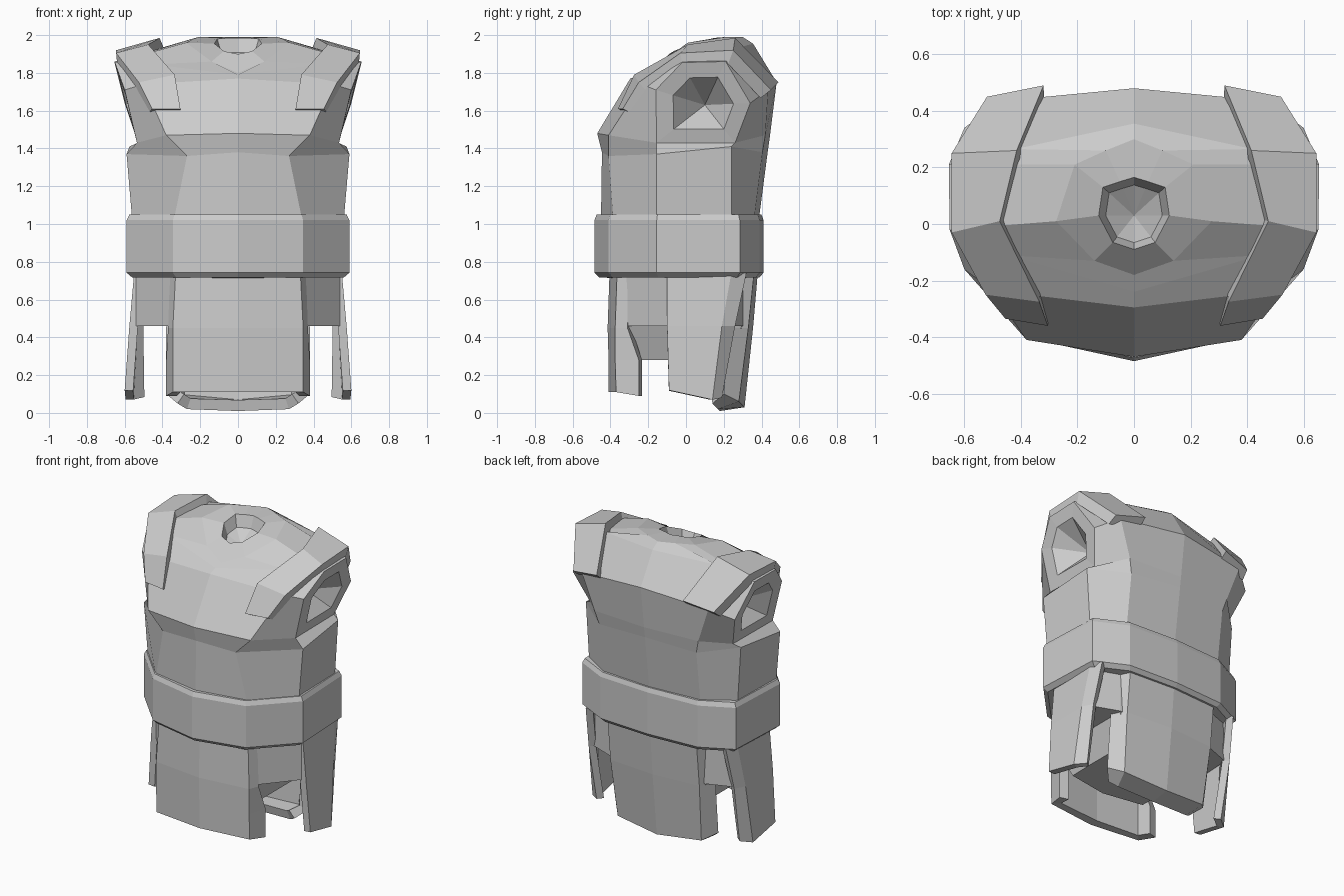
import bpy
import bmesh
from mathutils import Vector

if "Cube" in bpy.data.objects:
    bpy.data.objects.remove(bpy.data.objects["Cube"], do_unlink=True)

# Single matte grey for the whole vest
grey = bpy.data.materials.new("plate_grey")
grey.use_nodes = True
colour = (0.6, 0.6, 0.6, 1)
grey.diffuse_color = colour
grey.node_tree.nodes["Principled BSDF"].inputs["Base Color"].default_value = colour


def loft(name, rows, closed=False, skip=(), thickness=0):
    """Skin rows of points (bottom to top, anticlockwise) and mirror them left to right."""
    bm = bmesh.new()
    grid = [[bm.verts.new(point) for point in row] for row in rows]
    count = len(rows[0])
    for r in range(len(rows) - 1):
        for i in range(count if closed else count - 1):
            if (r, i) in skip:
                continue
            j = (i + 1) % count
            bm.faces.new((grid[r][i], grid[r][j], grid[r + 1][j], grid[r + 1][i]))
    bmesh.ops.remove_doubles(bm, verts=bm.verts, dist=0.0005)
    mesh = bpy.data.meshes.new(name)
    bm.to_mesh(mesh)
    bm.free()
    mesh.materials.append(grey)
    obj = bpy.data.objects.new(name, mesh)
    bpy.context.collection.objects.link(obj)
    mirror = obj.modifiers.new("mirror", "MIRROR")
    mirror.use_clip = True
    if thickness:
        solid = obj.modifiers.new("thickness", "SOLIDIFY")
        solid.thickness = thickness
        solid.offset = -1
    return obj


def ring(outline, scale, z):
    """Half outline, front centre to back centre, at a given size and height."""
    return [(x * scale, y * scale, z) for x, y in outline]


def shrink(points, centre, amount):
    """Move points towards a centre by a fraction."""
    return [Vector(p).lerp(Vector(centre), amount) for p in points]


# Torso: abdomen, chest, shoulders and neck rim
abdomen = [
    [(0, -.45, 1.02), (.34, -.385, 1.02), (.56, -.155, 1.02),
     (.55, .24, 1.02), (.36, .36, 1.02), (0, .385, 1.02)],
    [(0, -.445, 1.38), (.27, -.41, 1.36), (.59, -.155, 1.37),
     (.575, .24, 1.41), (.36, .405, 1.38), (0, .435, 1.4)],
]
chest = [
    [(0, -.47, 1.48), (.38, -.41, 1.47), (.535, -.155, 1.43),
     (.53, .26, 1.43), (.385, .42, 1.47), (0, .445, 1.47)],
    [(0, -.295, 1.77), (.5, -.235, 1.74), (.6, -.16, 1.71),
     (.6, .34, 1.64), (.47, .435, 1.71), (0, .48, 1.75)],
    [(0, -.24, 1.79), (.45, -.11, 1.845), (.652, -.02, 1.855),
     (.655, .21, 1.86), (.42, .265, 1.93), (0, .355, 1.955)],
]
rim = [(0, -.18, 1.8), (.14, -.13, 1.86), (.275, .01, 1.96),
       (.21, .21, 1.99), (.1, .26, 1.99), (0, .3, 1.99)]
# Raised collar around a shallow neck hollow
collar = [(0, -.09, 1.9), (.075, -.065, 1.915), (.125, .03, 1.955),
          (.11, .13, 1.98), (.05, .15, 1.985), (0, .165, 1.985)]
hollow = shrink(collar, (0, .03, 1.6), .2)
neck_floor = [(0, .03, 1.84)] * len(rim)
arm_faces = {(2, 2), (3, 2)}
loft("torso", abdomen + chest + [rim, collar, hollow, neck_floor], skip=arm_faces)

# Arm sockets: a six-sided frame around a pointed recess, filling the torso side
low, mid, high = chest
border = [low[2], low[3], mid[3], high[3], high[2], mid[2]]
hole = shrink(border, (.585, .095, 1.63), .36)
loft("arm_socket", [border, hole, [(.43, .1, 1.63)] * len(border)], closed=True)

# Shoulder straps: thick bands from chest over the shoulder to the back
inner = [(.305, -.36, 1.61), (.335, -.275, 1.79), (.475, .01, 1.95),
         (.415, .26, 1.985), (.32, .49, 1.75)]
outer = [(.455, -.335, 1.61), (.525, -.25, 1.75), (.645, -.03, 1.905),
         (.645, .25, 1.92), (.52, .45, 1.71)]
inner_low = shrink(inner, (.3, .06, 1.4), .15)
outer_low = shrink(outer, (.6, .06, 1.4), .14)
sections = [list(s) for s in zip(inner, inner_low, outer_low, outer)]
# Collapsed end rows close both ends of the band
cap_a, cap_b = [[sum((Vector(p) for p in s), Vector()) / len(s)] * len(s)
                for s in (sections[0], sections[-1])]
strap = loft("shoulder_strap", [cap_a] + sections + [cap_b], closed=True)
bm = bmesh.new()
bm.from_mesh(strap.data)
bmesh.ops.recalc_face_normals(bm, faces=bm.faces)
bm.to_mesh(strap.data)
bm.free()

# Belt: raised band with bevelled edges
waist = [(0, -.485), (.345, -.41), (.59, -.155), (.57, .285), (.36, .39), (0, .41)]
loft("belt", [ring(waist, .84, .715), ring(waist, .95, .717), ring(waist, 1, .742),
              ring(waist, 1, 1.02), ring(waist, .975, 1.05), ring(waist, .9, 1.05)])

# Hips: wall filling the spaces between the panels under the belt
hip = [(0, -.38), (.355, -.32), (.54, -.1), (.52, .24), (.36, .3), (0, .35)]
groin = [(min(x, .36), y) for x, y in hip]
loft("hips", [ring(groin, .9, .46), ring(hip, 1, .46), ring(hip, 1, .74)])

# Groin: closed block narrowing downward between front and back panels
loft("groin", [ring(groin, 0, .28), ring(groin, .78, .28), ring(groin, 1, .47)])

# Hanging skirt panels
loft("front_panel", [
    [(0, -.41, .11), (.345, -.37, .11), (.38, -.25, .09)],
    [(0, -.41, .28), (.345, -.375, .28), (.38, -.25, .28)],
    [(0, -.415, .45), (.345, -.375, .45), (.37, -.31, .45)],
    [(0, -.405, .74), (.33, -.365, .74), (.36, -.31, .74)],
], thickness=.06)
loft("side_panel", [
    [(.6, -.09, .12), (.595, .14, .07), (.53, .19, .08)],
    [(.575, -.1, .46), (.575, .19, .46), (.54, .26, .46)],
    [(.55, -.1, .74), (.55, .24, .74), (.52, .32, .74)],
], thickness=.045)
loft("back_panel", [
    [(.32, .14, .05), (.27, .17, .02), (0, .18, .01)],
    [(.38, .2, .1), (.31, .28, .06), (0, .31, .03)],
    [(.38, .23, .45), (.33, .33, .45), (0, .355, .45)],
    [(.37, .28, .74), (.33, .36, .74), (0, .38, .74)],
], thickness=.06)
